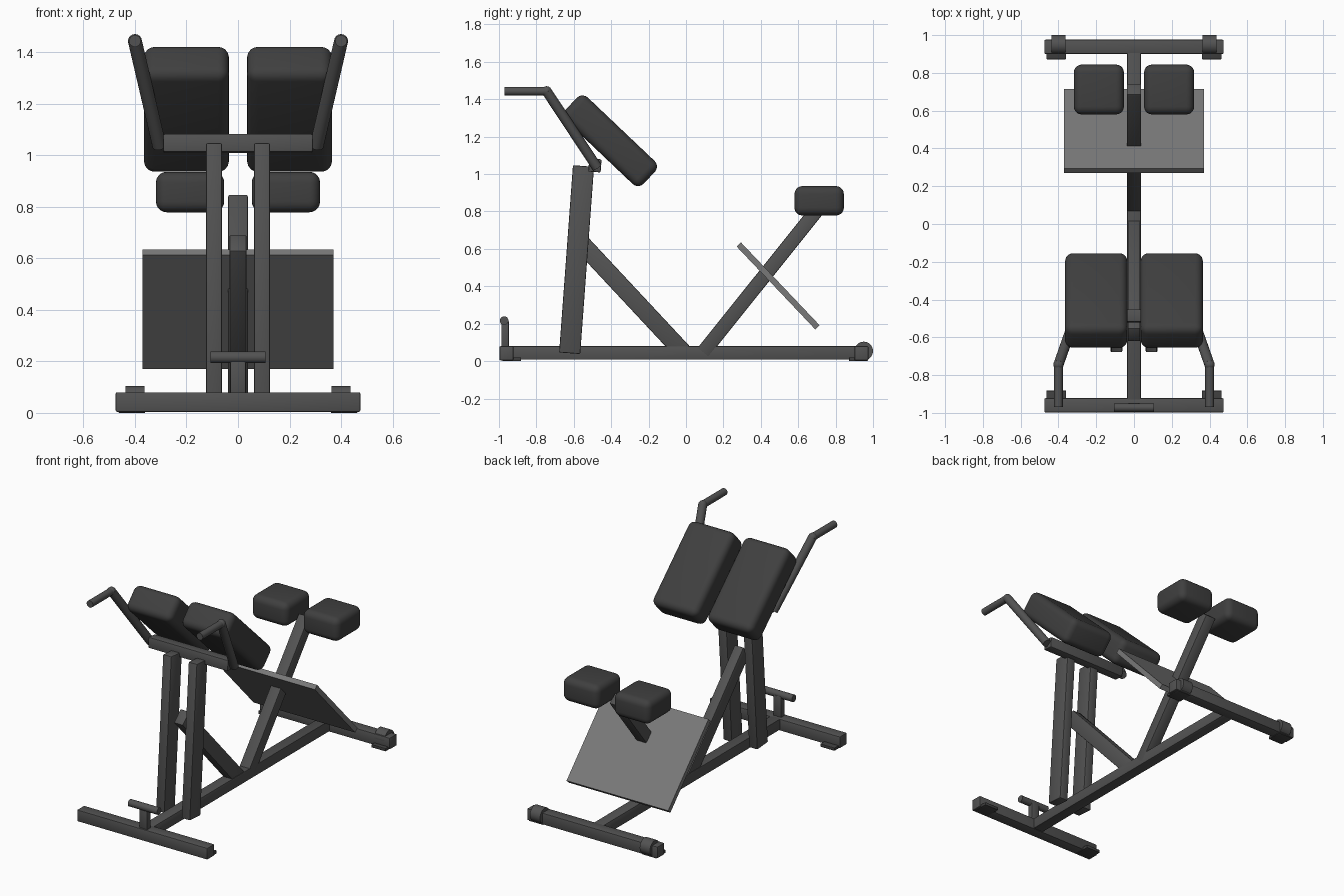
import bpy, math
from mathutils import Vector

if "Cube" in bpy.data.objects:
    bpy.data.objects.remove(bpy.data.objects["Cube"])


def material(name, v):
    m = bpy.data.materials.new(name)
    m.diffuse_color = (v, v, v, 1)
    m.use_nodes = True
    m.node_tree.nodes["Principled BSDF"].inputs["Base Color"].default_value = m.diffuse_color
    return m


FRAME = material("dark_steel", 0.085)
PAD = material("black_padding", 0.05)
PLATE = material("grey_plate", 0.19)


def finish(ob, name, mat, bevel=0.0, segments=1):
    ob.name = name
    ob.data.materials.append(mat)
    if bevel:
        bpy.ops.object.transform_apply(location=False, rotation=False, scale=True)
        b = ob.modifiers.new("bevel", 'BEVEL')
        b.width, b.segments = bevel, segments
        bpy.ops.object.modifier_apply(modifier="bevel")
    bpy.ops.object.shade_smooth_by_angle(angle=math.radians(35))
    return ob


def box(name, center, size, tilt=0.0, mat=FRAME, bevel=0.006, segments=2):
    bpy.ops.mesh.primitive_cube_add(size=1, location=center)
    ob = bpy.context.object
    ob.scale = size
    ob.rotation_euler.x = tilt
    return finish(ob, name, mat, bevel, segments)


def beam(name, x, a, b, width, depth):
    """Square tube in the y-z plane from a to b."""
    dy, dz = b[0] - a[0], b[1] - a[1]
    center = (x, (a[0] + b[0]) / 2, (a[1] + b[1]) / 2)
    return box(name, center, (width, depth, math.hypot(dy, dz)), -math.atan2(dy, dz))


def rod(name, a, b, radius, sides=20, bevel=0.004):
    a, b = Vector(a), Vector(b)
    d = b - a
    bpy.ops.mesh.primitive_cylinder_add(vertices=sides, radius=radius, depth=d.length,
                                        location=(a + b) / 2)
    ob = bpy.context.object
    ob.rotation_euler = d.to_track_quat('Z', 'Y').to_euler()
    ob.name = name
    ob.data.materials.append(FRAME)
    bpy.ops.object.shade_smooth_by_angle(angle=math.radians(35))
    return ob


# Floor frame
box("front_base_bar", (0, -0.96, 0.042), (0.95, 0.075, 0.076))
box("rear_base_bar", (0, 0.938, 0.042), (0.95, 0.075, 0.076))
box("base_spine", (0, -0.01, 0.044), (0.074, 1.86, 0.072))

# Front lifting handle
box("lift_handle_post", (0, -0.967, 0.14), (0.06, 0.04, 0.15))
rod("lift_handle_grip", (-0.106, -0.972, 0.216), (0.106, -0.972, 0.216), 0.023)

# Slanted supports
beam("diagonal_brace", 0, (-0.015, 0.047), (-0.587, 0.66), 0.066, 0.095)
beam("rear_strut", 0, (0.09, 0.045), (0.714, 0.824), 0.076, 0.076)
box("top_crossbar", (0, -0.487, 1.046), (0.58, 0.066, 0.07), math.radians(-4))

# Foot plate
box("foot_plate", (0.0, 0.4925, 0.402), (0.74, 0.61, 0.032), -math.radians(46.5),
    PLATE, 0)

# Mirrored pairs
for side, s in (("left", -1), ("right", 1)):
    beam(side + "_upright", s * 0.093, (-0.622, 0.042), (-0.548, 1.043), 0.062, 0.113)
    box(side + "_thigh_pad", (s * 0.2, -0.405, 1.178), (0.33, 0.575, 0.17),
        -math.radians(43.5), PAD, 0.042, 5)
    box(side + "_calf_pad", (s * 0.186, 0.712, 0.857), (0.265, 0.264, 0.157), 0,
        PAD, 0.042, 5)
    # bent hand grip
    foot, elbow = Vector((s * 0.305, -0.475, 1.035)), Vector((s * 0.4, -0.745, 1.443))
    rod(side + "_handle_arm", foot, elbow, 0.027)
    rod(side + "_handle_grip", elbow, (s * 0.4, -0.97, 1.443), 0.023)
    bpy.ops.mesh.primitive_uv_sphere_add(segments=16, ring_count=8, radius=0.027,
                                         location=elbow)
    finish(bpy.context.object, side + "_handle_elbow", FRAME)
    # transport wheel and rubber feet
    rod(side + "_transport_wheel", (s * 0.363, 0.95, 0.054), (s * 0.437, 0.95, 0.054),
        0.05, 28)
    for end, y in (("front", -0.932), ("rear", 0.922)):
        box(f"{side}_{end}_foot", (s * 0.412, y, 0.01), (0.104, 0.1, 0.02), 0, PAD, 0.003)
